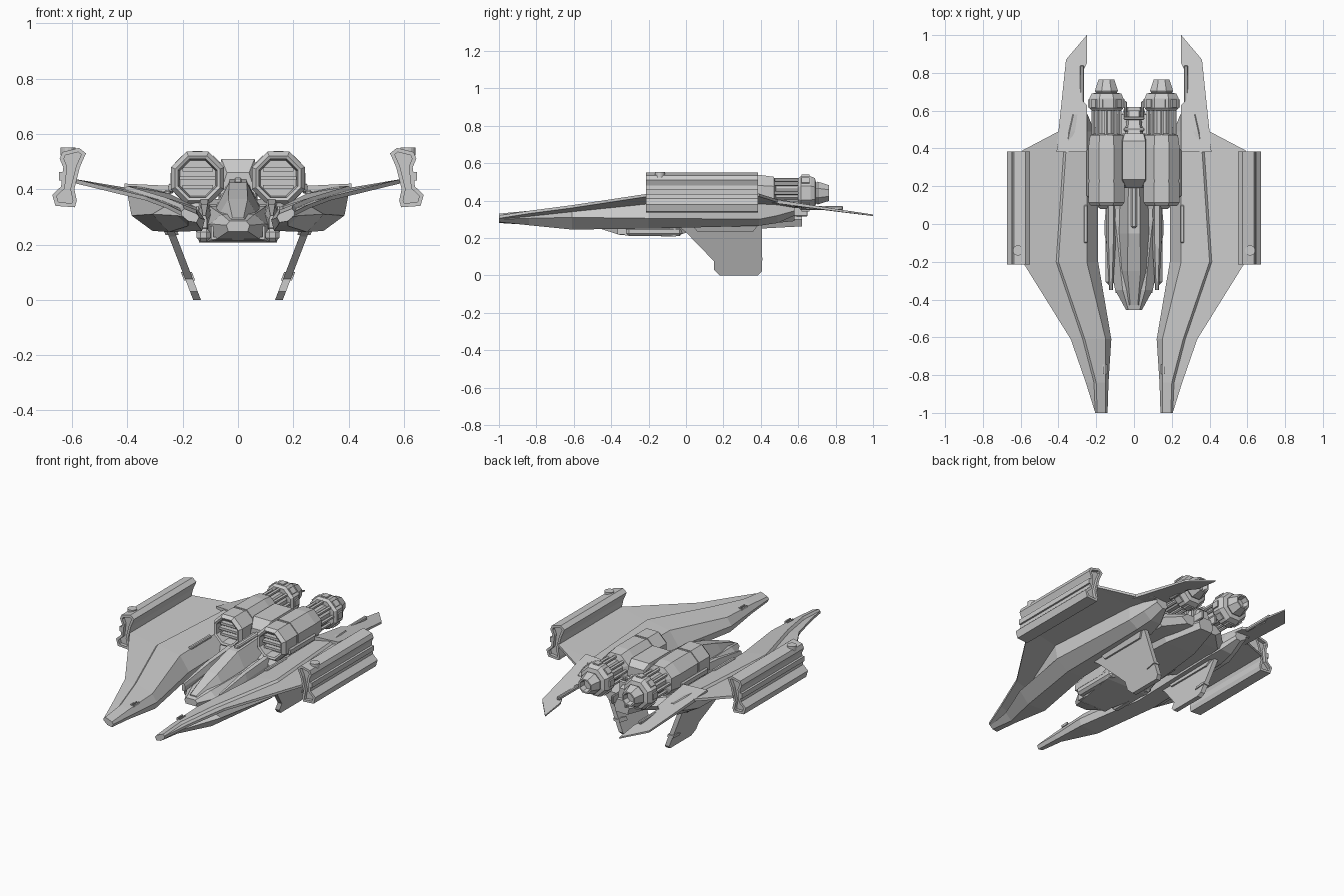
import bpy, bmesh, math
from mathutils import Vector

def make(name, verts, faces, mirror=False):
    me = bpy.data.meshes.new(name)
    me.from_pydata([tuple(v) for v in verts], [], faces)
    bm = bmesh.new()
    bm.from_mesh(me)
    bmesh.ops.remove_doubles(bm, verts=bm.verts, dist=1e-5)
    bmesh.ops.recalc_face_normals(bm, faces=bm.faces)
    bm.to_mesh(me)
    bm.free()
    ob = bpy.data.objects.new(name, me)
    bpy.context.collection.objects.link(ob)
    if mirror:
        ob.modifiers.new("mirror", 'MIRROR')
    return ob

def loft(name, rings, mirror=False):
    n = len(rings[0])
    verts = [v for r in rings for v in r]
    faces = [(k*n+i, k*n+(i+1) % n, (k+1)*n+(i+1) % n, (k+1)*n+i)
             for k in range(len(rings)-1) for i in range(n)]
    faces += [tuple(range(n)), tuple(range(len(verts)-n, len(verts)))]
    return make(name, verts, faces, mirror)

def box(name, c, s, mirror=False, bevel=0.0):
    ring = lambda y: [(c[0]+i*s[0]/2, y, c[2]+k*s[2]/2)
                      for i, k in ((-1, -1), (1, -1), (1, 1), (-1, 1))]
    ob = loft(name, [ring(c[1]-s[1]/2), ring(c[1]+s[1]/2)], mirror)
    if bevel:
        b = ob.modifiers.new("bevel", 'BEVEL')
        b.width, b.segments = bevel, 1
    return ob

def turned(name, prof, cx, cz, sides=8, mirror=True):
    # rings around the y axis with flat sides up
    rings = []
    for y, r in prof:
        a = [2*math.pi*(i+.5)/sides for i in range(sides)]
        rings.append([(cx+r*math.cos(t), y, cz+r*math.sin(t)) for t in a])
    return loft(name, rings, mirror)

def hull(name, rows, cx=0.0, mirror=False):
    # six-sided body: y, half widths and heights of middle, top, bottom
    rings = []
    for y, w, wt, zt, zm, wb, zb in rows:
        rings.append([(cx+x, y, z) for x, z in ((-w, zm), (-wt, zt), (wt, zt),
                                                (w, zm), (wb, zb), (-wb, zb))])
    return loft(name, rings, mirror)

def recess_ends(ob, thick, depth):
    bm = bmesh.new()
    bm.from_mesh(ob.data)
    for f in [f for f in bm.faces if abs(f.normal.y) > .95]:
        bmesh.ops.inset_region(bm, faces=[f], thickness=thick, use_even_offset=True)
        n = f.normal.copy()
        ext = bmesh.ops.extrude_face_region(bm, geom=[f])
        bmesh.ops.translate(bm, vec=-n*depth,
                            verts=[v for v in ext['geom'] if isinstance(v, bmesh.types.BMVert)])
        bmesh.ops.delete(bm, geom=[f], context='FACES_ONLY')
    bm.to_mesh(ob.data)
    bm.free()

# Main wings: y, then x,z of inner edge, ridge, chine, tip, low side, keel; inner bottom z
wing = [
    (-1.0, .14, .30, .15, .312, .195, .318, .205, .32, .198, .30, .18, .285, .28),
    (-.84, .135, .295, .15, .325, .20, .333, .255, .345, .22, .305, .18, .268, .27),
    (-.61, .12, .29, .15, .335, .26, .358, .335, .375, .31, .31, .25, .245, .25),
    (-.20, .19, .30, .25, .385, .40, .40, .59, .437, .385, .305, .31, .25, .255),
    (.39, .19, .31, .25, .39, .36, .40, .59, .437, .36, .30, .30, .265, .27),
    (.49, .21, .31, .25, .385, .34, .395, .40, .405, .34, .32, .29, .28, .285),
    (.58, .245, .34, .255, .375, .32, .38, .345, .38, .32, .345, .28, .32, .325)]
rings = []
for y, xi, zi, xr, zr, xc, zc, xt, zt, xl, zl, xk, zk, zb in wing:
    rings.append([(x, y, z) for x, z in (
        (xi, zi), (xr, zr), (xc, zc+.012), (xc+.012, zc), (xt, zt),
        (xt, zt-.015), (xc, zc-.018), (xl, zl), (xk, zk), (xi+.01, zb))])
loft("wing", rings, True)

# Swept tail plates behind the wings
tail = [(.25, .38), (.41, .38), (.40, .49), (.36, .87), (.25, 1.0), (.25, .85),
        (.28, .79), (.28, .66), (.25, .63)]
tz = lambda x, y: .405-.145*(y-.45)+.08*(x-.3)*(1-y)
loft("tail_plate", [[(x, y, tz(x, y)) for x, y in tail],
                    [(x, y, tz(x, y)-.022*(1.1-y)-.006) for x, y in tail]], True)
box("tail_edge_rail", (.275, .74, .36), (.02, .2, .022), True, .005)

# Nose guns and inner wing slots
for dx in (-.008, .008):
    box("nose_gun", (.155+dx, -.77, .332), (.008, .05, .014), True)
box("wing_slot", (.255, 0, .388), (.022, .2, .018), True, .005)

# Wingtip pods
pod = [(.55, .53), (.575, .55), (.635, .535), (.645, .51), (.632, .48), (.64, .41),
       (.672, .38), (.66, .34), (.59, .335), (.583, .36), (.592, .40), (.572, .48)]
p = loft("wingtip_pod", [[(x, y, z) for x, z in pod] for y in (-.215, .385)], True)
recess_ends(p, .014, .02)
box("pod_rail", (.638, .085, .447), (.02, .6, .03), True)
bpy.ops.mesh.primitive_cylinder_add(vertices=16, radius=.027, depth=.03,
                                    location=(.615, -.14, .537))
knob = bpy.context.object
knob.name = "pod_sensor"
knob.data.transform(knob.matrix_world)
knob.matrix_world.identity()
knob.modifiers.new("mirror", 'MIRROR')

# Engines: octagonal nacelle, core, collar and nozzle
EX, EZ = .146, .44
turned("engine", [(.16, .001), (.16, .07), (.10, .076), (.095, .088), (.115, .104),
                  (.22, .104), (.22, .099), (.235, .099), (.235, .104), (.40, .104),
                  (.47, .094), (.48, .06), (.60, .06), (.60, .085), (.615, .098),
                  (.665, .098), (.69, .085), (.695, .06), (.705, .066), (.765, .045),
                  (.765, .036), (.73, .03), (.73, .001)], EX, EZ)
for k in (-1, 0, 1):
    box("intake_louver", (EX, .135, EZ+k*.032), (.13-.02*abs(k), .03, .014), True)
for i in range(8):
    t = 2*math.pi*i/8
    cx, cz = EX+math.cos(t)*.07, EZ+math.sin(t)*.07
    turned("engine_rod", [(.46, .011), (.61, .011)], cx, cz, 6)
    # raised collar plates
    d, s = Vector((math.cos(t), 0, math.sin(t))), Vector((-math.sin(t), 0, math.cos(t)))
    o = Vector((EX, 0, EZ))
    quad = lambda y: [o+d*r+s*w+Vector((0, y, 0))
                      for r, w in ((.08, -.022), (.08, .022), (.098, .018), (.098, -.018))]
    loft("collar_plate", [quad(.618), quad(.66)], True)
# side ledge on each engine
box("engine_ledge", (.24, .27, .405), (.022, .26, .04), True, .008)

# Bridge between the engines and its rear block
hull("engine_bridge", [(.19, .065, .04, .46, .38, .065, .30),
                       (.235, .07, .06, .51, .46, .07, .30),
                       (.44, .07, .06, .51, .46, .07, .30),
                       (.48, .06, .05, .48, .44, .06, .30)])
hull("rear_block", [(.46, .05, .035, .44, .40, .05, .28),
                    (.60, .035, .025, .40, .37, .035, .28)])
for y in (.5, .56):
    box("rear_rib", (0, y, .38), (.11, .02, .1), False, .006)
box("rear_strut", (.045, .6, .34), (.015, .1, .05), True, .004)

# Fuselage, canopy and fairings
hull("fuselage", [(-.455, .042, .03, .285, .27, .035, .248),
                  (-.35, .10, .06, .31, .275, .085, .215),
                  (-.06, .155, .09, .33, .26, .14, .207),
                  (.02, .155, .10, .34, .27, .13, .235),
                  (.40, .12, .08, .35, .29, .10, .25),
                  (.62, .05, .03, .34, .30, .04, .262)])
hull("canopy", [(-.43, .03, .02, .297, .285, .03, .265),
                (-.25, .065, .035, .365, .315, .07, .28),
                (-.05, .078, .032, .425, .335, .085, .29),
                (.20, .078, .03, .435, .345, .085, .29)])
box("canopy_spine", (0, .09, .43), (.03, .22, .025), False, .006)
hull("cockpit_fairing", [(-.35, .01, .005, .305, .29, .01, .26),
                         (-.12, .024, .012, .345, .31, .024, .25),
                         (.18, .024, .015, .37, .33, .024, .26)], .122, True)
# chin intakes
chin = box("chin_intake", (.06, -.315, .243), (.075, .10, .05), True)
recess_ends(chin, .009, .025)
box("belly_side", (.125, -.17, .235), (.05, .30, .05), True, .014)

# Centre section carrying the engines
hull("centre_section", [(.08, .18, .12, .345, .31, .15, .27),
                        (.16, .24, .22, .365, .32, .22, .275),
                        (.48, .24, .20, .36, .32, .20, .28),
                        (.58, .14, .10, .35, .32, .10, .29)])

# Lower fins, leaning inward towards the ground
def fin(name, prof, t):
    ring = lambda o: [(.148+.385*z+o, y, z) for y, z in prof]
    return loft(name, [ring(-t), ring(t)], True)
fin("lower_fin", [(-.05, .27), (.0, .23), (.15, .075), (.15, .03), (.18, 0),
                  (.385, 0), (.405, .02), (.405, .29)], .014)
fin("fin_tab", [(.34, .07), (.41, .08), (.41, .095), (.385, .10), (.34, .09)], .02)
fin("fin_root", [(.02, .285), (.06, .235), (.36, .235), (.40, .285)], .024)
